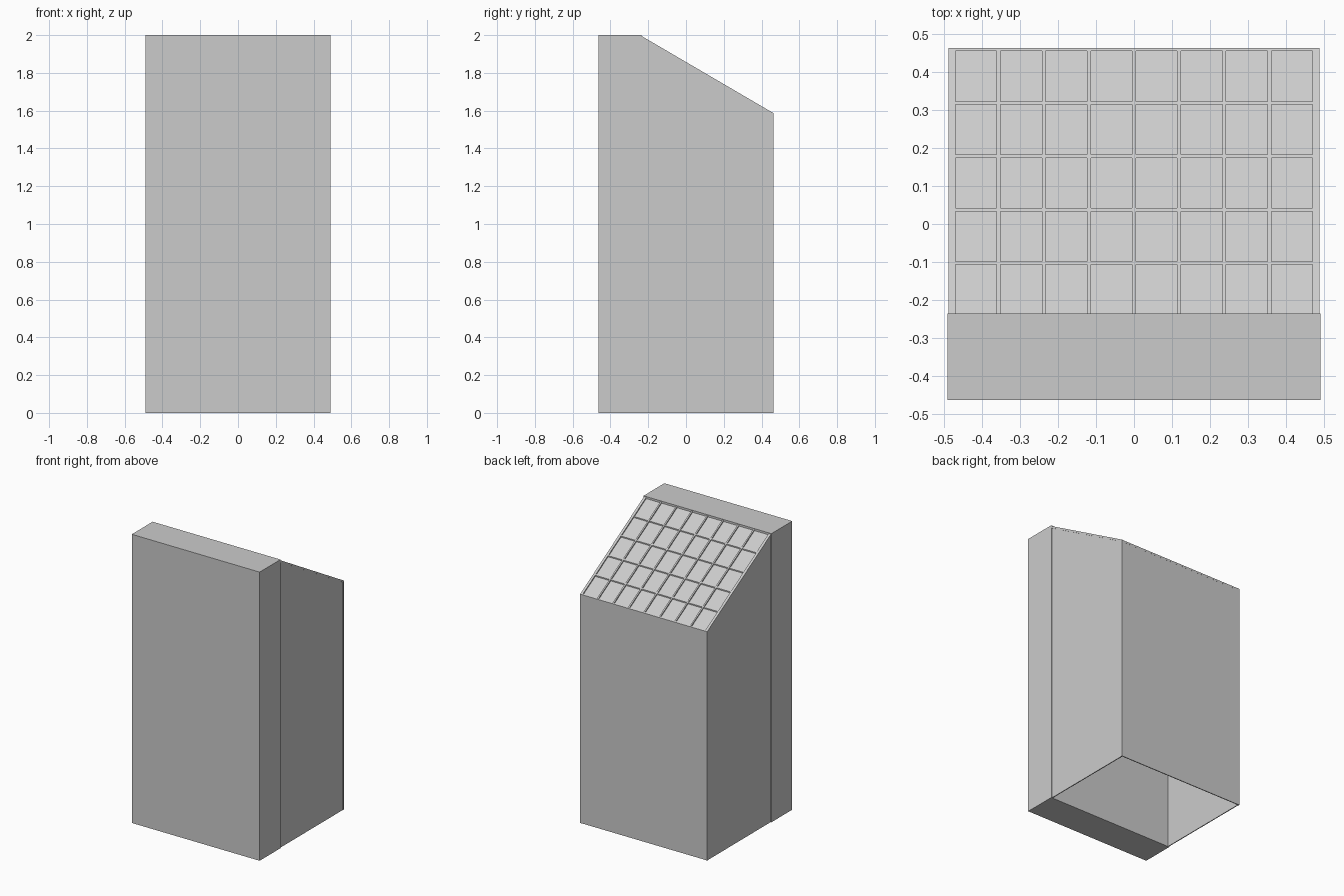
import bpy, bmesh

if "Cube" in bpy.data.objects:
    bpy.data.objects.remove(bpy.data.objects["Cube"])

Y0, Y1 = -0.235, 0.463      # chamber depth range
Z0, Z1 = 1.995, 1.587       # top of the slope at each end
XW = 0.485                  # chamber half width


def slope(y, drop=0.0):
    return Z0 + (Z1 - Z0) * (y - Y0) / (Y1 - Y0) - drop


def prism(name, solids):
    """Each solid is a y-z profile extruded between two x positions."""
    bm = bmesh.new()
    for pts, xa, xb in solids:
        face = bm.faces.new([bm.verts.new((xa, y, z)) for y, z in pts])
        ext = bmesh.ops.extrude_face_region(bm, geom=[face])
        verts = [v for v in ext["geom"] if isinstance(v, bmesh.types.BMVert)]
        bmesh.ops.translate(bm, verts=verts, vec=(xb - xa, 0, 0))
    bmesh.ops.recalc_face_normals(bm, faces=bm.faces)
    mesh = bpy.data.meshes.new(name)
    bm.to_mesh(mesh)
    bm.free()
    ob = bpy.data.objects.new(name, mesh)
    bpy.context.collection.objects.link(ob)
    return ob


def rect(y0, y1, z0, z1):
    return [(y0, z0), (y1, z0), (y1, z1), (y0, z1)]


def sloped(y0, y1, top, bottom):
    return [(y0, slope(y0, bottom)), (y1, slope(y1, bottom)),
            (y1, slope(y1, top)), (y0, slope(y0, top))]


# Solid upright block across the front
prism("front_block", [(rect(-0.463, Y0, 0, 2), -0.49, 0.49)])

# Thin walls of the hollow, bottomless chamber behind it
T = 0.006
side = [(Y0, 0), (Y1 - 0.002, 0), (Y1 - 0.002, slope(Y1, 0.003)), (Y0, slope(Y0, 0.003))]
prism("left_wall", [(side, -XW, -XW + T)])
prism("right_wall", [(side, XW - T, XW)])
prism("back_wall", [(rect(Y1 - 0.002 - T, Y1 - 0.002, 0, slope(Y1, 0.006)), -XW + T, XW - T)])

# Narrow corner trims at the back edges
for name, s in (("left_corner_trim", -1), ("right_corner_trim", 1)):
    prism(name, [([(Y1 - 0.01, 0), (Y1, 0), (Y1, Z1), (Y1 - 0.01, slope(Y1 - 0.01))],
                  s * 0.477, s * 0.487)])

# Sloping roof pane
prism("roof_pane", [(sloped(Y0, Y1 - 0.002, 0.009, 0.016), -XW + T, XW - T)])

# Roof grid: side rails, long bars and cross bars
prism("roof_side_rails", [(sloped(Y0, Y1, 0.0, 0.014), s * 0.479, s * 0.487) for s in (-1, 1)])
prism("roof_long_bars", [(sloped(Y0, Y1, 0.0, 0.014), i * 0.1186 - 0.005, i * 0.1186 + 0.005)
                         for i in range(-4, 5)])
prism("roof_cross_bars", [(sloped(y - 0.004, y + 0.004, 0.001, 0.014), -0.475, 0.475)
                          for y in [0.459 - 0.1405 * i for i in range(5)]])
